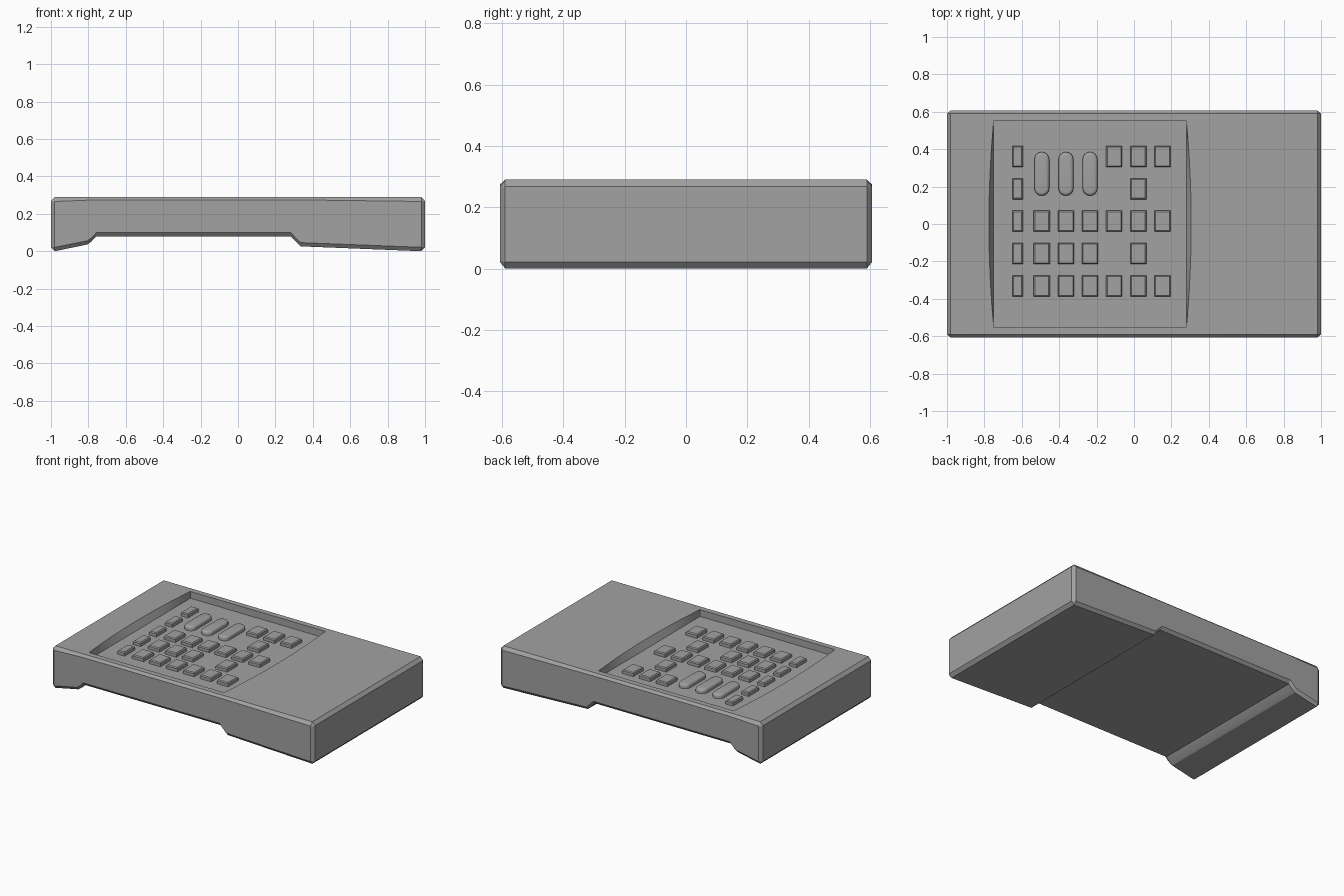
import bpy, bmesh, math

cube = bpy.data.objects.get("Cube")
if cube:
    bpy.data.objects.remove(cube, do_unlink=True)

grey = bpy.data.materials.new("mid_grey")
grey.use_nodes = True
grey.diffuse_color = (0.36, 0.36, 0.36, 1)
grey.node_tree.nodes["Principled BSDF"].inputs["Base Color"].default_value = grey.diffuse_color

TOP, FLOOR = 0.29, 0.243


def loft(name, loops):
    """Closed solid through a list of equally long point loops."""
    bm = bmesh.new()
    rings = [[bm.verts.new(p) for p in loop] for loop in loops]
    n = len(rings[0])
    for a, b in zip(rings, rings[1:]):
        for i in range(n):
            j = (i + 1) % n
            bm.faces.new((a[i], a[j], b[j], b[i]))
    bm.faces.new(rings[0][::-1])
    bm.faces.new(rings[-1])
    bmesh.ops.recalc_face_normals(bm, faces=bm.faces)
    mesh = bpy.data.meshes.new(name)
    bm.to_mesh(mesh)
    bm.free()
    mesh.materials.append(grey)
    obj = bpy.data.objects.new(name, mesh)
    bpy.context.collection.objects.link(obj)
    return obj


def activate(obj):
    bpy.ops.object.select_all(action='DESELECT')
    obj.select_set(True)
    bpy.context.view_layer.objects.active = obj


# Body: long profile with two feet, chamfered towards the front and back faces
under = [(-1, 0.022), (-0.98, 0), (-0.805, 0.036), (-0.783, 0.052), (-0.757, 0.08),
         (0.282, 0.08), (0.31, 0.05), (0.335, 0.026), (0.98, 0), (1, 0.022)]
over = [(1, 0.268), (0.98, TOP), (0.28, TOP), (-0.75, TOP), (-0.98, TOP), (-1, 0.268)]
full = under + over
face = [(max(-0.98, min(0.98, x)), max(z + 0.02, 0.021) if abs(x) < 1 else 0.024) for x, z in under]
face += [(max(-0.98, min(0.98, x)), 0.262 if abs(x) == 1 else 0.275 if abs(x) < 0.9 else 0.266)
         for x, z in over]
body = loft("body", [[(x, y, z) for x, z in prof] for prof, y in
                     ((face, -0.607), (full, -0.59), (full, 0.59), (face, 0.607))])

# Keypad recess: straight floor edges, side walls bowed outwards at the rim


def recess_loop(z, bow):
    steps = [i / 8 - 1 for i in range(17)]
    right = [(0.28 + bow * (1 - t * t), 0.552 * t, z) for t in steps]
    left = [(-0.75 - bow * (1 - t * t), 0.552 * t, z) for t in reversed(steps)]
    return right + left


cutter = loft("recess_cutter", [recess_loop(FLOOR, 0), recess_loop(TOP, 0.026),
                                recess_loop(TOP + 0.05, 0.026)])
cutter.hide_render = True
cut = body.modifiers.new("recess", 'BOOLEAN')
cut.operation = 'DIFFERENCE'
cut.solver = 'EXACT'
cut.object = cutter
activate(body)
bpy.ops.object.modifier_apply(modifier=cut.name)
bpy.data.objects.remove(cutter, do_unlink=True)
bpy.ops.object.shade_smooth_by_angle(angle=math.radians(20))

# Square keys on a regular grid; the first column is narrow


def key(name, x, y, w, h):
    def ring(z, inset):
        a, b = w / 2 - inset, h / 2 - inset
        return [(x - a, y - b, z), (x + a, y - b, z), (x + a, y + b, z), (x - a, y + b, z)]
    loft(name, [ring(FLOOR - 0.005, 0), ring(FLOOR + 0.02, 0), ring(FLOOR + 0.026, 0.006)])


PITCH_X, PITCH_Y = 0.129, 0.173
rows = ["X...XXX", "X....X.", "XXXXXXX", "XXXX.X.", "XXXXXXX"]
for r, row in enumerate(rows):
    for c, mark in enumerate(row):
        if mark == "X":
            key(f"key_{r}_{c}", -0.622 + c * PITCH_X, 0.361 - r * PITCH_Y,
                0.086 if c else 0.055, 0.112)

# Three long rounded keys


def pill_loop(x, y, z, radius):
    pts = []
    for side in (1, -1):
        for i in range(9):
            a = math.pi * i / 8
            pts.append((x + side * radius * math.cos(a),
                        y + side * (0.077 + radius * math.sin(a)), z))
    return pts


for c in range(1, 4):
    x, y, r = -0.622 + c * PITCH_X, 0.268, 0.04
    loops = [pill_loop(x, y, FLOOR - 0.005, r), pill_loop(x, y, FLOOR + 0.015, r)]
    for i in range(1, 5):
        a = math.pi / 2 * i / 4
        loops.append(pill_loop(x, y, FLOOR + 0.015 + 0.015 * math.sin(a),
                               r - 0.018 * (1 - math.cos(a))))
    activate(loft(f"long_key_{c}", loops))
    bpy.ops.object.shade_smooth_by_angle(angle=math.radians(35))
